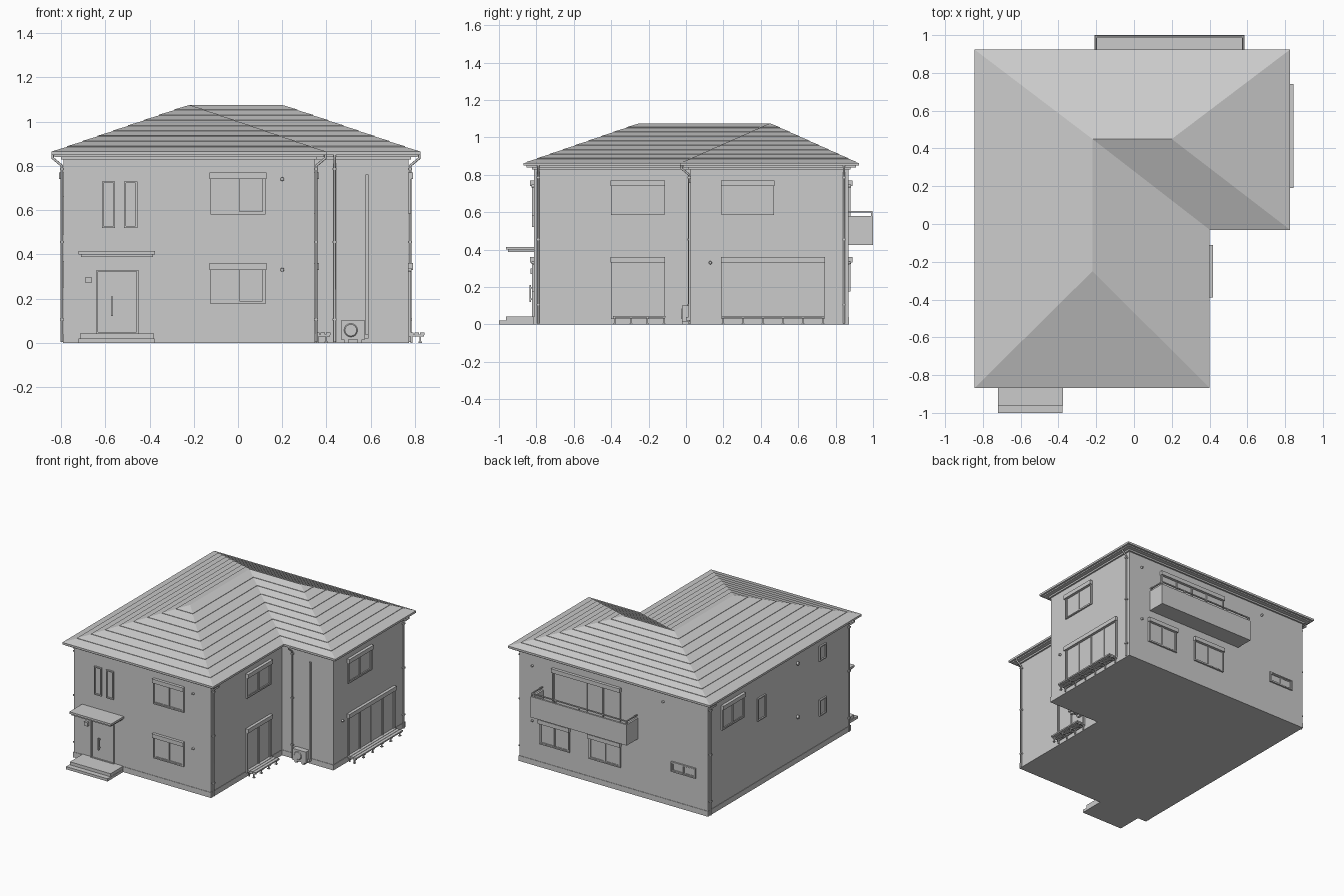
import bpy, bmesh, math
from mathutils import Vector

if "Cube" in bpy.data.objects:
    bpy.data.objects.remove(bpy.data.objects["Cube"])

# Wall planes: axis of the normal, sign, position
WALLS = {"front": ("y", -1, -0.812), "back": ("y", 1, 0.868), "left": ("x", -1, -0.788),
         "right": ("x", 1, 0.77), "wing": ("x", 1, 0.345), "inner": ("y", -1, 0.025)}


def to_world(wall, u, d, z):
    axis, s, p = WALLS[wall]
    return Vector((u, p + s * d, z)) if axis == "y" else Vector((p + s * d, u, z))


def finish(name, bm):
    bmesh.ops.recalc_face_normals(bm, faces=bm.faces)
    me = bpy.data.meshes.new(name)
    bm.to_mesh(me)
    bm.free()
    ob = bpy.data.objects.new(name, me)
    bpy.context.collection.objects.link(ob)
    return ob


def boxes(name, wall, items):
    """Boxes given as (u0, u1, z0, z1, d0, d1) on a wall."""
    bm = bmesh.new()
    for u0, u1, z0, z1, d0, d1 in items:
        a, b = to_world(wall, u0, d0, z0), to_world(wall, u1, d1, z1)
        r = bmesh.ops.create_cube(bm, size=1)
        for v in r["verts"]:
            v.co = Vector([(a[i] + b[i]) / 2 + v.co[i] * abs(b[i] - a[i]) for i in range(3)])
    return finish(name, bm)


def outline(o):
    """L-shaped plan grown outward by o."""
    return [(-0.788 - o, -0.812 - o), (0.345 + o, -0.812 - o), (0.345 + o, 0.025 - o),
            (0.77 + o, 0.025 - o), (0.77 + o, 0.868 + o), (-0.788 - o, 0.868 + o)]


def l_prism(name, o, z0, z1):
    bm = bmesh.new()
    f = bm.faces.new([bm.verts.new((x, y, z0)) for x, y in outline(o)])
    r = bmesh.ops.extrude_face_region(bm, geom=[f])
    for g in r["geom"]:
        if isinstance(g, bmesh.types.BMVert):
            g.co.z = z1
    return finish(name, bm)


def frame(u0, u1, z0, z1, t, d):
    return [(u0, u0 + t, z0, z1, -.005, d), (u1 - t, u1, z0, z1, -.005, d),
            (u0 + t, u1 - t, z0, z0 + t, -.005, d), (u0 + t, u1 - t, z1 - t, z1, -.005, d)]


def window(name, wall, u0, u1, z0, z1, panes=2, shutter=True):
    t = 0.008
    parts = frame(u0, u1, z0, z1, t, 0.012)
    w = (u1 - u0 - 2 * t) / panes
    for i in range(panes):
        a = u0 + t + i * w
        parts.append((a, a + w, z0 + t, z1 - t, -.005, 0.002))
        if panes > 1:
            parts += frame(a, a + w, z0 + t, z1 - t, 0.006, 0.006 + 0.003 * (i % 2))
    if shutter:
        parts.append((u0 - .003, u1 + .003, z1 - 0.03, z1, -.005, 0.022))
    boxes(name, wall, parts)


def pipe(name, wall, pts, r=0.006):
    cu = bpy.data.curves.new(name, "CURVE")
    cu.dimensions = "3D"
    cu.bevel_depth, cu.bevel_resolution, cu.use_fill_caps = r, 2, True
    sp = cu.splines.new("POLY")
    sp.points.add(len(pts) - 1)
    for p, q in zip(sp.points, pts):
        p.co = (*to_world(wall, *q), 1)
    bpy.context.collection.objects.link(bpy.data.objects.new(name, cu))


def disc(name, wall, u, z, r=0.014, depth=0.016):
    bm = bmesh.new()
    bmesh.ops.create_cone(bm, cap_ends=True, segments=16, radius1=r, radius2=r * .8, depth=depth)
    ob = finish(name, bm)
    axis, s, _ = WALLS[wall]
    n = Vector((s, 0, 0)) if axis == "x" else Vector((0, s, 0))
    ob.rotation_euler = n.to_track_quat("Z", "Y").to_euler()
    ob.location = to_world(wall, u, depth / 2 - .002, z)


# Wall body, plinth, frieze and eaves
l_prism("walls", 0, 0.0, 0.845)
l_prism("plinth", 0.003, 0.0, 0.04)
l_prism("frieze", 0.012, 0.828, 0.842)
l_prism("soffit", 0.042, 0.840, 0.852)
l_prism("gutter", 0.056, 0.849, 0.864)

# Hipped roof in stepped tile courses, rising from the eaves to the ridges
eave = [Vector((x, y, 0.862)) for x, y in outline(0.054)]
P1, P2, P3 = Vector((-.22, -.25, 1.075)), Vector((-.22, .45, 1.075)), Vector((.20, .45, 1.075))
ridge = [P1, P1, P2, P3, P3, P2]
N = 9
bm = bmesh.new()
rings = []
for k in range(N):
    for t, lift in ((k / N, 0.003), ((k + 1) / N, 0)):
        rings.append([bm.verts.new(e.lerp(p, t) + Vector((0, 0, lift))) for e, p in zip(eave, ridge)])
for lo, hi in zip(rings, rings[1:]):
    for i in range(6):
        j = (i + 1) % 6
        bm.faces.new((lo[i], lo[j], hi[j], hi[i]))
bm.faces.new(rings[0])
bmesh.ops.remove_doubles(bm, verts=bm.verts, dist=1e-5)
bmesh.ops.dissolve_degenerate(bm, edges=bm.edges, dist=1e-6)
finish("roof", bm)

# Windows
window("front_upper_window", "front", -.125, .125, .58, .77)
window("front_lower_window", "front", -.125, .125, .175, .36)
window("slim_window_a", "front", -.615, -.555, .52, .73, 1, False)
window("slim_window_b", "front", -.515, -.455, .52, .73, 1, False)
window("wing_upper_window", "wing", -.40, -.115, .585, .77)
window("wing_terrace_door", "wing", -.40, -.115, .03, .36)
window("right_upper_window", "right", .19, .47, .585, .77)
window("right_terrace_door", "right", .19, .74, .03, .36, 4)
window("balcony_door", "back", -.07, .49, .44, .77, 4)
window("back_lower_window_a", "back", .35, .60, .175, .36)
window("back_lower_window_b", "back", -.07, .19, .175, .36)
window("back_small_window", "back", -.69, -.49, .26, .335, 2, False)
window("left_upper_window", "left", .45, .71, .585, .77)
window("left_stair_window", "left", .195, .29, .49, .66, 1, False)
window("left_small_window_a", "left", -.52, -.44, .66, .77, 1, False)
window("left_small_window_b", "left", -.52, -.44, .25, .37, 1, False)

# Entrance: door, handle, lamp, canopy and steps
boxes("door", "front", frame(-.64, -.45, .04, .33, .008, .012) + [(-.632, -.458, .04, .322, -.005, .005)])
boxes("door_handle", "front", [(-.573, -.565, .12, .21, .018, .026), (-.573, -.565, .13, .138, 0, .02),
                               (-.573, -.565, .192, .2, 0, .02)])
boxes("intercom", "front", [(-.69, -.662, .27, .298, -.005, .02)])
boxes("canopy", "front", [(-.72, -.375, .40, .415, -.005, .15), (-.71, -.385, .388, .40, -.005, .14)])
boxes("steps", "front", [(-.72, -.378, 0, .02, -.005, .188), (-.715, -.38, .02, .043, -.005, .15)])

# Terrace benches with slats and legs
for name, wall, a, b, n in (("wing", "wing", -.39, -.11, 4), ("right", "right", .19, .74, 6)):
    parts = [(a, b, .036, .046, .002 + i * .025, .024 + i * .025) for i in range(3)]
    for i in range(n):
        u = a + .008 + (b - a - .016) * i / (n - 1)
        parts.append((u - .005, u + .005, .028, .037, 0, .07))
        parts += [(u - .004, u + .004, 0, .03, d, d + .008) for d in (.01, .05)]
        parts.append((u - .008, u + .008, 0, .005, .046, .062))
    boxes(name + "_bench", wall, parts)

# Balcony tub with handrail
boxes("balcony", "back", [(-.21, .585, .425, .445, -.005, .132), (-.21, .585, .445, .58, .118, .132),
                          (-.21, -.196, .445, .58, -.005, .118), (.571, .585, .445, .58, -.005, .118)])
rail = [(-.207, .582, .598, .606, .121, .129)]
for u in (-.203, .578):
    rail += [(u - .004, u + .004, .598, .606, 0, .125)]
for i in range(5):
    u = -.203 + .781 * i / 4
    rail.append((u - .004, u + .004, .575, .6, .121, .129))
boxes("balcony_rail", "back", rail)
WALLS["tub"] = ("y", 1, 1.0 - .004)
for i in range(4):
    disc("balcony_vent", "tub", -.08 + i * .18, .51, .009, .006)

# Downpipes from the gutters
for wall, u in (("wing", -.79), ("right", .845), ("left", -.79), ("left", .845), ("inner", .437)):
    pipe(wall + "_downpipe", wall, [(u, .05, .853), (u, .05, .835), (u, .008, .80), (u, .008, 0.004)])
    boxes(wall + "_pipe_bracket", wall, [(u - .009, u + .009, z, z + .01, 0, .016) for z in (.1, .45, .78)])

# Heat pump unit and its wall duct
boxes("heat_pump", "inner", [(.465, .575, .014, .10, .006, .046), (.48, .5, 0, .016, .008, .044),
                             (.54, .56, 0, .016, .008, .044)])
WALLS["pump"] = ("y", -1, -.021)
disc("heat_pump_fan", "pump", .51, .057, .033, .006)
boxes("duct", "inner", [(.577, .59, .03, .76, -.003, .012), (.57, .59, .02, .04, .0, .025)])

# Round vent hoods
for wall, u, z in (("left", -.19, .74), ("left", -.19, .34), ("front", .2, .74), ("front", .2, .33),
                   ("back", .66, .74), ("back", .66, .33), ("back", -.42, .76), ("right", .13, .33)):
    disc("wall_vent", wall, u, z, .014 if wall == "left" else .009)
